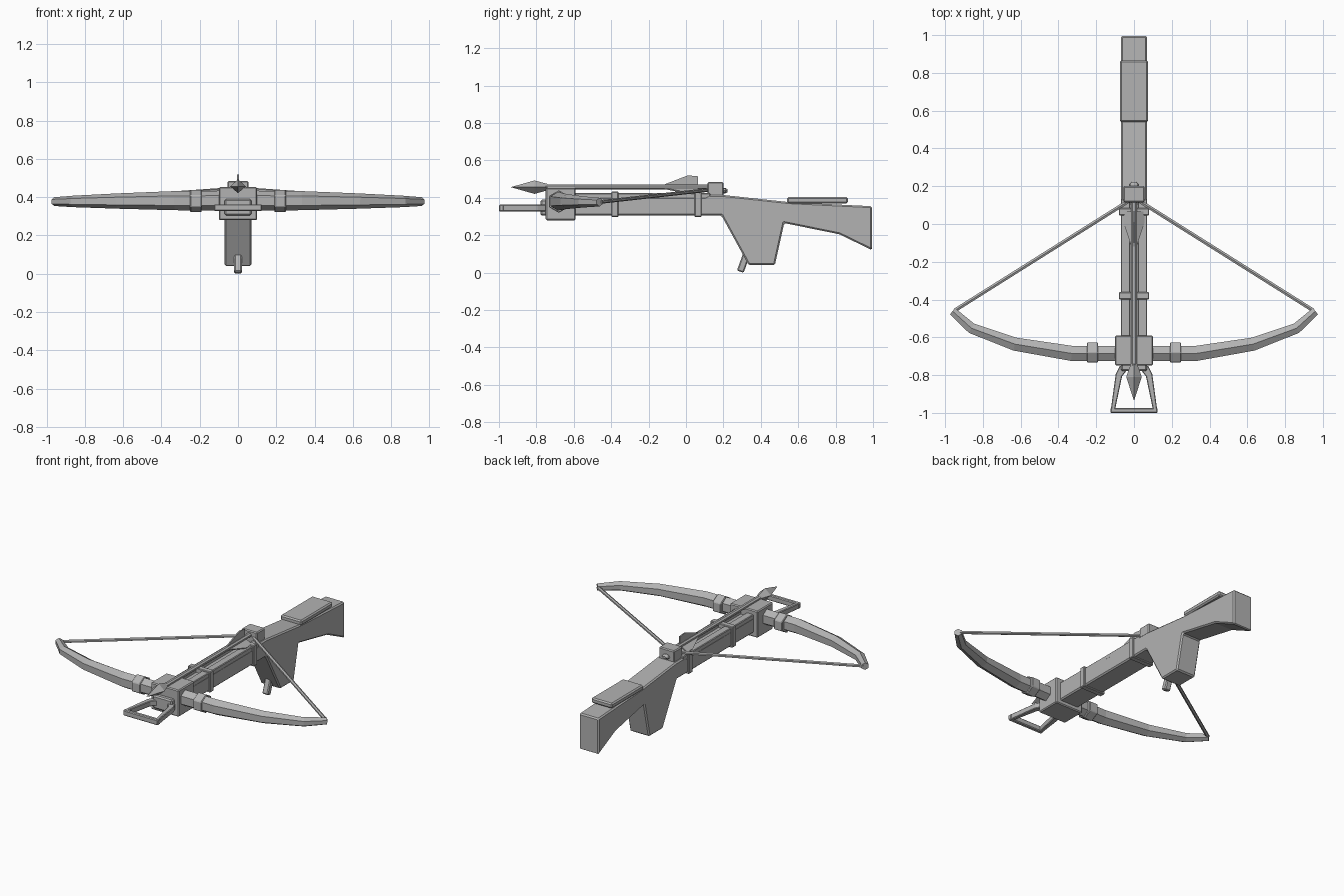
import bpy, bmesh, math
from mathutils import Vector, Matrix

cube = bpy.data.objects.get("Cube")
if cube:
    bpy.data.objects.remove(cube)

GREY = (0.45, 0.45, 0.45, 1)
mat = bpy.data.materials.new("plain grey")
mat.use_nodes = True
mat.diffuse_color = GREY
mat.node_tree.nodes["Principled BSDF"].inputs["Base Color"].default_value = GREY


def finish(name, bm, bevel=0, mirror=False):
    bmesh.ops.recalc_face_normals(bm, faces=bm.faces)
    mesh = bpy.data.meshes.new(name)
    bm.to_mesh(mesh)
    bm.free()
    mesh.materials.append(mat)
    ob = bpy.data.objects.new(name, mesh)
    bpy.context.scene.collection.objects.link(ob)
    if mirror:
        ob.modifiers.new("Mirror", 'MIRROR').use_axis[0] = True
    if bevel:
        mod = ob.modifiers.new("Bevel", 'BEVEL')
        mod.width = bevel
        mod.segments = 1
    return ob


def box(name, x, y, z, bevel=0.006, mirror=False):
    """Box from (min, max) ranges on each axis."""
    bm = bmesh.new()
    bmesh.ops.create_cube(bm, size=1)
    for v in bm.verts:
        v.co = [(a + b) / 2 + c * (b - a) for c, (a, b) in zip(v.co, (x, y, z))]
    return finish(name, bm, bevel, mirror)


def extrude(name, outline, half, bevel=0):
    """Side outline of (y, z) points, extruded across x."""
    bm = bmesh.new()
    face = bm.faces.new([bm.verts.new((-half, y, z)) for y, z in outline])
    res = bmesh.ops.extrude_face_region(bm, geom=[face])
    moved = [g for g in res["geom"] if isinstance(g, bmesh.types.BMVert)]
    bmesh.ops.translate(bm, verts=moved, vec=(2 * half, 0, 0))
    return finish(name, bm, bevel)


def loft(name, path, sides, start=90, bevel=0, mirror=False):
    """Polygon sections along a path of (point, width, height)."""
    bm = bmesh.new()
    pts = [Vector(p[0]) for p in path]
    angles = [math.radians(start + 360 * i / sides) for i in range(sides)]
    mx = max(abs(math.cos(a)) for a in angles)
    my = max(abs(math.sin(a)) for a in angles)
    rings = []
    for i, (p, w, h) in enumerate(path):
        dirs = []
        if i > 0:
            dirs.append((pts[i] - pts[i - 1]).normalized())
        if i < len(pts) - 1:
            dirs.append((pts[i + 1] - pts[i]).normalized())
        d = sum(dirs, Vector()).normalized()
        side = d.cross(Vector((0, 0, 1))).normalized()
        up = side.cross(d)
        rings.append([bm.verts.new(pts[i] + side * (w / 2 * math.cos(a) / mx)
                                   + up * (h / 2 * math.sin(a) / my)) for a in angles])
    for a, b in zip(rings, rings[1:]):
        for j in range(sides):
            k = (j + 1) % sides
            bm.faces.new((a[j], a[k], b[k], b[j]))
    bm.faces.new(rings[0])
    bm.faces.new(rings[-1])
    return finish(name, bm, bevel, mirror)


# Stock with grip and shoulder end
extrude("stock", [(-0.74, 0.305), (0.19, 0.305), (0.335, 0.04), (0.475, 0.04),
                  (0.525, 0.265), (0.82, 0.205), (0.995, 0.12), (0.995, 0.355),
                  (0.55, 0.377), (0.2, 0.415), (0.12, 0.415), (0.1, 0.405),
                  (-0.74, 0.405)], 0.07, 0.008)
box("guide_rail", (0.02, 0.069), (-0.74, 0.13), (0.39, 0.425), 0.004, True)
pad = box("cheek_pad", (-0.075, 0.075), (0.54, 0.865), (-0.017, 0.017), 0.008)
pad.location.z = 0.387

# Fittings along the stock
box("front_block", (-0.1, 0.1), (-0.75, -0.59), (0.28, 0.453))
box("front_plate", (-0.07, 0.07), (-0.778, -0.74), (0.305, 0.39), 0.008)
for name, y in (("front_band", -0.38), ("rear_band", 0.065)):
    box(name, (-0.08, 0.08), (y - 0.019, y + 0.019), (0.298, 0.433), 0.004)
box("latch_block", (-0.055, 0.055), (0.115, 0.2), (0.405, 0.485))
loft("latch_pin", [((0, 0.19, 0.438), 0.05, 0.03), ((0, 0.21, 0.438), 0.05, 0.03),
                   ((0, 0.222, 0.438), 0.025, 0.015)], 8)
loft("trigger", [((0, 0.335, 0.13), 0.04, 0.038), ((0, 0.29, 0.005), 0.04, 0.038)],
     4, 45, 0.006)

# Bow limbs, clamps and string
limb = [((0.08, -0.685, 0.382), 0.08, 0.104), ((0.33, -0.685, 0.382), 0.08, 0.1),
        ((0.63, -0.636, 0.38), 0.07, 0.08), ((0.86, -0.552, 0.378), 0.056, 0.06),
        ((0.96, -0.462, 0.377), 0.042, 0.046)]
loft("bow_limb", limb, 6, mirror=True)
loft("limb_clamp", [((0.19, -0.68, 0.38), 0.105, 0.12), ((0.25, -0.68, 0.38), 0.105, 0.12)],
     6, bevel=0.004, mirror=True)
loft("bowstring", [((0.95, -0.458, 0.378), 0.02, 0.02), ((0.02, 0.127, 0.443), 0.02, 0.02)],
     6, mirror=True)

# Foot stirrup
loft("stirrup_arm", [((0.055, -0.76, 0.345), 0.045, 0.036), ((0.08, -0.8, 0.345), 0.036, 0.036),
                     ((0.112, -0.985, 0.345), 0.022, 0.036)], 4, 45, 0.004, True)
box("stirrup_bar", (-0.125, 0.125), (-1.0, -0.974), (0.327, 0.363), 0.005)

# Loaded bolt
AXIS = 0.457
loft("bolt_shaft", [((0, -0.77, AXIS), 0.032, 0.026), ((0, 0.12, AXIS), 0.032, 0.026)], 8, 22.5)
loft("bolt_head", [((0, -0.935, AXIS), 0.001, 0.001), ((0, -0.81, AXIS), 0.082, 0.072),
                   ((0, -0.74, AXIS), 0.034, 0.034)], 4)
for i in range(3):
    fin = extrude("bolt_fin", [(-0.12, 0.0), (-0.12, 0.013), (0.01, 0.063),
                               (0.065, 0.058), (0.065, 0.0)], 0.004)
    fin.matrix_world = Matrix.Translation((0, 0, AXIS)) @ Matrix.Rotation(i * math.tau / 3, 4, 'Y')
